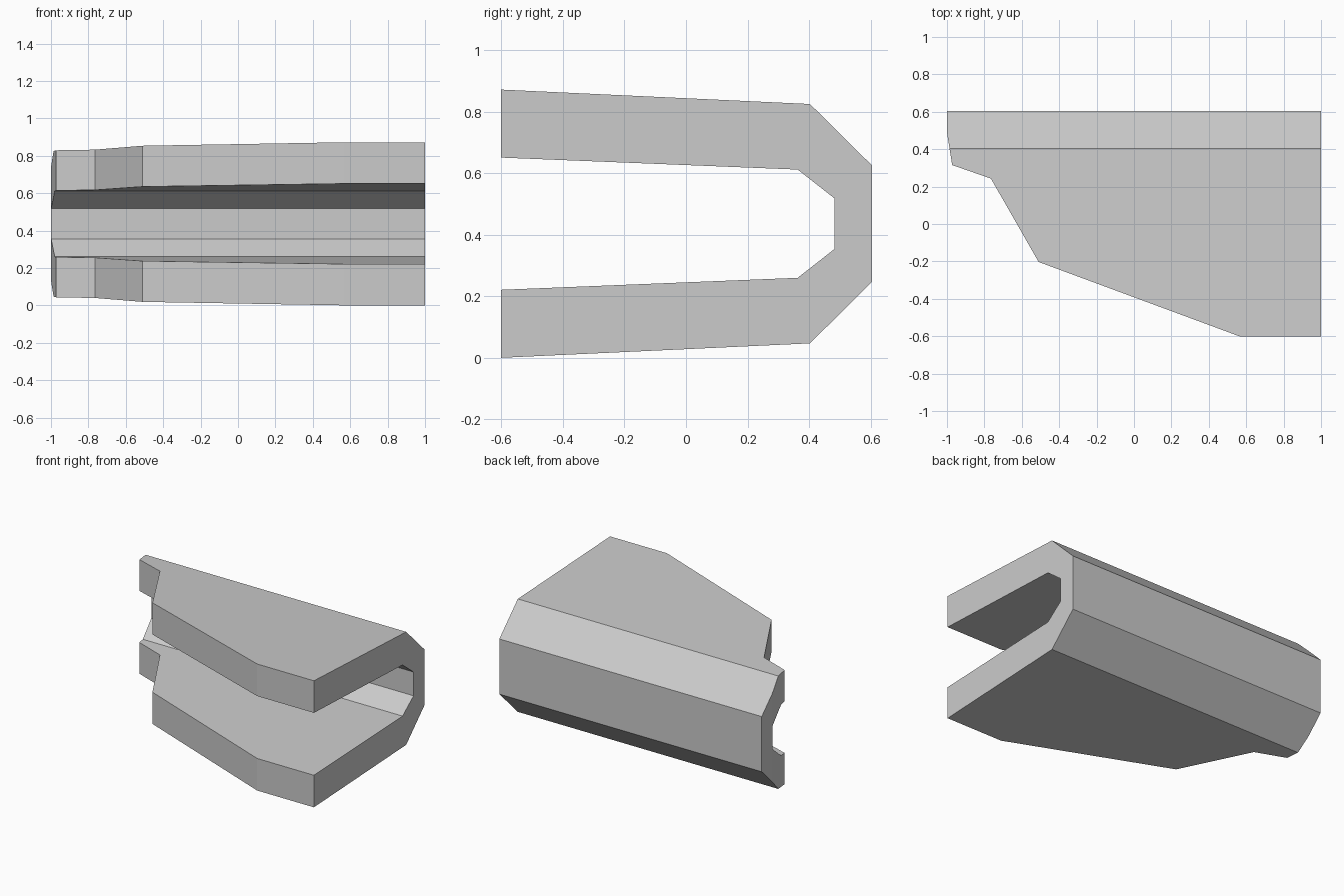
import bpy
import bmesh

cube = bpy.data.objects.get("Cube")
if cube:
    bpy.data.objects.remove(cube, do_unlink=True)

grey = bpy.data.materials.new("plain grey")
grey.use_nodes = True
GREY = (0.6, 0.6, 0.6, 1)
grey.diffuse_color = GREY
grey.node_tree.nodes["Principled BSDF"].inputs["Base Color"].default_value = GREY


def prism(name, points, offset):
    """Extrude a closed outline into a solid."""
    bm = bmesh.new()
    face = bm.faces.new([bm.verts.new(p) for p in points])
    ext = bmesh.ops.extrude_face_region(bm, geom=[face])
    moved = [v for v in ext["geom"] if isinstance(v, bmesh.types.BMVert)]
    bmesh.ops.translate(bm, vec=offset, verts=moved)
    bmesh.ops.recalc_face_normals(bm, faces=bm.faces)
    mesh = bpy.data.meshes.new(name)
    bm.to_mesh(mesh)
    bm.free()
    mesh.materials.append(grey)
    obj = bpy.data.objects.new(name, mesh)
    bpy.context.collection.objects.link(obj)
    return obj


# Folded channel: half profile (y, height from the middle), mirrored top to bottom
MID = 0.436
half = [(-0.604, 0.436), (0.403, 0.389), (0.604, 0.19)]
half_inner = [(0.483, 0.082), (0.363, 0.176), (-0.604, 0.215)]
outer = half + [(y, -h) for y, h in reversed(half)]
inner = [(y, -h) for y, h in reversed(half_inner)] + half_inner
channel = prism("folded_channel", [(-1.1, y, MID + h) for y, h in outer + inner], (2.1, 0, 0))

# Plan outline that trims the slanted end
plan = [(1.1, 0.7), (-1, 0.7), (-1, 0.49), (-0.972, 0.315), (-0.765, 0.243),
        (-0.51, -0.203), (0.568, -0.602), (1.1, -0.602)]
cutter = prism("trim_outline", [(x, y, -0.2) for x, y in plan], (0, 0, 1.4))
cutter.hide_render = True

trim = channel.modifiers.new("trim", "BOOLEAN")
trim.operation = "INTERSECT"
trim.solver = "EXACT"
trim.object = cutter

# Apply the trim and drop the helper
bpy.context.view_layer.objects.active = channel
channel.select_set(True)
bpy.ops.object.modifier_apply(modifier="trim")
bpy.data.objects.remove(cutter, do_unlink=True)
